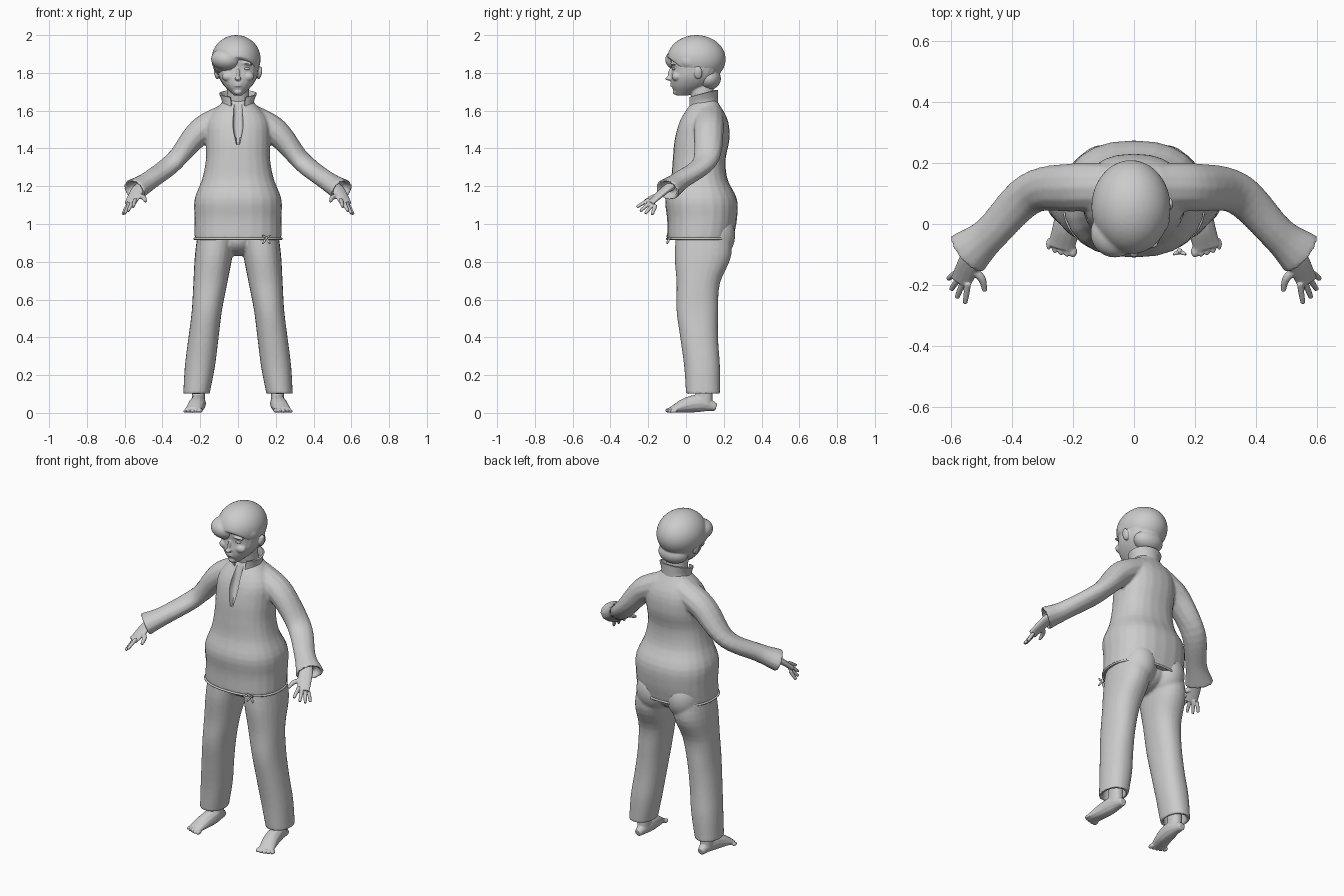
import bpy, bmesh, math
from mathutils import Vector, Matrix

if "Cube" in bpy.data.objects:
    bpy.data.objects.remove(bpy.data.objects["Cube"])

clay = bpy.data.materials.new("light grey")
clay.use_nodes = True
grey = (.6, .6, .6, 1)
clay.diffuse_color = grey
clay.node_tree.nodes["Principled BSDF"].inputs["Base Color"].default_value = grey
SIDES = {"left": 1, "right": -1}


def mix(a, b, f):
    return a + (b - a) * f


def spline(values, t):
    """Smooth curve through evenly spaced values, for t from start to end."""
    last = len(values) - 1
    i = min(int(t * last), last - 1)
    f = t * last - i
    a, b = values[i], values[i + 1]
    before = values[i - 1] if i > 0 else a - (b - a)
    after = values[i + 2] if i + 2 <= last else b + (b - a)
    a_out, b_in = a + (b - before) / 6, b - (after - a) / 6
    p, q, r = mix(a, a_out, f), mix(a_out, b_in, f), mix(b_in, b, f)
    return mix(mix(p, q, f), mix(q, r, f), f)


def steps(count):
    return [i / count for i in range(count + 1)]


def oval(power=.9, count=24):
    """Unit outline, from round to boxy as the power falls."""
    outline = []
    for i in range(count):
        angle = math.tau * i / count
        outline.append([math.copysign(abs(v) ** power, v)
                        for v in (math.cos(angle), math.sin(angle))])
    return outline


def shrink(ring, amount):
    middle = sum(ring, Vector()) / len(ring)
    return [mix(middle, p, amount) for p in ring]


def skin(bm, rings, hollow=False):
    """Join rings of points into a closed tube, with an open mouth if hollow."""
    if hollow:
        rings = rings + [shrink(rings[-1], .8), shrink(rings[-3], .7)]
    rows = [[bm.verts.new(p) for p in ring] for ring in rings]
    for low, high in zip(rows, rows[1:]):
        for i in range(len(low)):
            bm.faces.new((low[i - 1], low[i], high[i], high[i - 1]))
    bm.faces.new(rows[0][::-1])
    bm.faces.new(rows[-1])


def stack(bm, start, end, half, front, back, centre=(0, 0), power=.9, hollow=False):
    """Level rings from one height to another, shaped by side and depth curves."""
    rings = []
    for t in steps(24):
        x, w = spline(centre, t), spline(half, t)
        near, far = spline(front, t), spline(back, t)
        rings.append([Vector((x + w * u, mix(near, far, (v + 1) / 2), mix(start, end, t)))
                      for u, v in oval(power)])
    skin(bm, rings, hollow)


def tube(bm, points, width, height, side=1, hollow=False, count=24):
    """Oval rings square to a smooth path."""
    path = [Vector((x * side, y, z)) for x, y, z in points]
    line = [spline(path, t) for t in steps(count)]
    rings = []
    for i, t in enumerate(steps(count)):
        along = line[min(i + 1, count)] - line[max(i - 1, 0)]
        across = along.cross(Vector((0, 0, 1))).normalized()
        up = across.cross(along).normalized()
        rings.append([line[i] + across * u * spline(width, t) + up * v * spline(height, t)
                      for u, v in oval(1, 12)])
    skin(bm, rings, hollow)


def blob(bm, centre, radii, tilt=0):
    matrix = (Matrix.Translation(centre) @ Matrix.Rotation(tilt, 4, 'Y')
              @ Matrix.Diagonal((*radii, 1)))
    return bmesh.ops.create_icosphere(bm, subdivisions=4, radius=1, matrix=matrix)


def finish(name, bm, voxel=0, soften=4, cutter=None, thick=0):
    """Fuse the shapes into one skin and shade it."""
    bmesh.ops.recalc_face_normals(bm, faces=bm.faces)
    mesh = bpy.data.meshes.new(name)
    bm.to_mesh(mesh)
    bm.free()
    thing = bpy.data.objects.new(name, mesh)
    bpy.context.collection.objects.link(thing)
    if thick:
        thing.modifiers.new("thickness", 'SOLIDIFY').thickness = thick
    if voxel:
        fuse = thing.modifiers.new("fuse", 'REMESH')
        fuse.mode, fuse.voxel_size = 'VOXEL', voxel
        thing.modifiers.new("soften", 'SMOOTH').iterations = soften
    if cutter:
        cut = thing.modifiers.new("cut", 'BOOLEAN')
        cut.operation, cut.object = 'DIFFERENCE', cutter
    graph = bpy.context.evaluated_depsgraph_get()
    result = bpy.data.meshes.new_from_object(thing.evaluated_get(graph))
    thing.modifiers.clear()
    thing.data = result
    result.materials.clear()
    result.materials.append(clay)
    bpy.ops.object.select_all(action='DESELECT')
    thing.select_set(True)
    bpy.context.view_layer.objects.active = thing
    bpy.ops.object.shade_smooth_by_angle(angle=math.radians(45))
    return thing


# Tunic with flared sleeves and a neck slit
bm = bmesh.new()
stack(bm, 1.42, 1.7, [.01, .03, .03, .05], [-.3, -.3], [-.04, -.01, .02, .05], power=.5)
slit = finish("slit_cutter", bm)
slit.hide_render = True
bm = bmesh.new()
stack(bm, .92, 1.66, [.23, .23, .23, .19, .17, .17, .16, .07],
      [-.1, -.1, -.11, -.08, -.07, -.06, -.03, .04],
      [.25, .27, .27, .22, .21, .23, .22, .16], power=.85)
for side in SIDES.values():
    tube(bm, [(.06, .12, 1.57), (.2, .12, 1.49), (.34, .1, 1.33), (.47, -.03, 1.23),
              (.55, -.1, 1.18)], [.08, .08, .07, .06, .08], [.07, .07, .05, .05, .06],
         side, hollow=True)
finish("tunic", bm, .008, cutter=slit)
bpy.data.objects.remove(slit)

# Standing collar, open at the front and higher behind
bm = bmesh.new()
rows = []
for t in steps(6):
    row = []
    for turn in steps(32):
        angle = math.radians(mix(-65, 245, turn))
        row.append(bm.verts.new((spline([.09, .085, .1], t) * math.cos(angle),
                                 .09 + .08 * math.sin(angle),
                                 mix(1.61, 1.69, t) + .02 * math.sin(angle))))
    rows.append(row)
for low, high in zip(rows, rows[1:]):
    for i in range(len(low) - 1):
        bm.faces.new((low[i], low[i + 1], high[i + 1], high[i]))
finish("collar", bm, thick=.008)

# Hem drawstring with a small bow
bm = bmesh.new()
hem = [(.23 * u, .075 + .175 * v, .922) for u, v in oval(.85, 48)]
tube(bm, hem + hem[:1], [.006, .006], [.006, .006], count=96)
knot = Vector((.15, -.09, .925))
blob(bm, knot, (.01, .01, .01))
for across in (-.02, .02):
    for rise in (-.03, .015):
        tip = knot + Vector((across, -.01, rise))
        tube(bm, [knot, tip], [.003, .007, .003], [.003, .006, .003], count=6)
finish("drawstring", bm)

# Trousers
bm = bmesh.new()
for side in SIDES.values():
    stack(bm, .98, .1, [.1, .1, .09, .08, .08, .08, .07],
          [-.05, -.06, -.05, -.05, -.03, -.01, 0], [.23, .24, .18, .17, .17, .18, .18],
          [side * .11, side * .22], hollow=True)
    blob(bm, (side * .1, .15, .94), (.1, .11, .13))
blob(bm, (0, .09, .92), (.1, .13, .09))
finish("trousers", bm, .008)

# Bare feet
for label, side in SIDES.items():
    bm = bmesh.new()
    tube(bm, [(.21, .16, .03), (.21, .08, .05), (.22, 0, .04), (.24, -.08, .015)],
         [.02, .04, .045, .045], [.02, .045, .04, .015], side)
    stack(bm, .04, .15, [.035, .035], [.05, .05], [.14, .14], [side * .21, side * .21])
    for k in range(5):
        r = .013 - .001 * k
        blob(bm, (side * (.2 + .02 * k), .0015 * k * k - .09, r), (r, .02, r))
    finish(label + "_foot", bm, .004)

# Hands with fanned fingers
knuckles = Vector((.545, -.195, 1.13)), Vector((.585, -.16, 1.1))
tips = Vector((.555, -.26, 1.09)), Vector((.61, -.18, 1.05))
for label, side in SIDES.items():
    bm = bmesh.new()
    tube(bm, [(.5, -.06, 1.21), (.53, -.11, 1.18), (.57, -.19, 1.11)],
         [.03, .04, .035], [.025, .02, .013], side)
    tube(bm, [(.53, -.15, 1.15), (.5, -.18, 1.14), (.49, -.22, 1.12)],
         [.014, .013, .008], [.014, .013, .008], side)
    for t in steps(3):
        reach = Vector((1, -1, -1)) * .01 * math.sin(math.pi * t)
        tube(bm, [mix(*knuckles, t), mix(*tips, t) + reach],
             [.01, .01, .008], [.01, .01, .008], side)
    finish(label + "_hand", bm, .0035, 2)

# Head, neck and facial features
bm = bmesh.new()
stack(bm, 1.68, 1.96, [.02, .07, .1, .11, .11, .1, .06],
      [-.05, -.075, -.08, -.075, -.08, -.07, -.03], [.01, .11, .16, .18, .19, .18, .13])
stack(bm, 1.56, 1.76, [.065, .055], [.05, .01], [.16, .14])
blob(bm, (0, -.09, 1.77), (.016, .02, .011))
blob(bm, (0, -.08, 1.79), (.009, .017, .035))
for lip in (1.732, 1.744):
    blob(bm, (0, -.07, lip), (.022, .014, .006))
blob(bm, (0, -.055, 1.7), (.022, .016, .016))
for side in SIDES.values():
    blob(bm, (side * .05, -.05, 1.78), (.035, .025, .025))
    blob(bm, (side * .045, -.066, 1.85), (.035, .016, .008), side * .15)
    blob(bm, (side * .115, .065, 1.8), (.012, .022, .034), side * .2)
finish("head", bm, .0045, 3)

# Eyes
bm = bmesh.new()
for side in SIDES.values():
    blob(bm, (side * .045, -.06, 1.822), (.017, .014, .008))
finish("eyes", bm)

# Hair cap trimmed on a slope, with nape and swept fringe
bm = bmesh.new()
blob(bm, (-.01, .055, 1.873), (.13, .155, .127))
trim = bmesh.ops.bisect_plane(bm, geom=bm.verts[:] + bm.edges[:] + bm.faces[:],
                              plane_co=(0, -.08, 1.87), plane_no=(0, -.6, -.8),
                              clear_outer=True)
bmesh.ops.holes_fill(bm, edges=bm.edges)
blob(bm, (0, .12, 1.77), (.09, .065, .06))
blob(bm, (-.063, -.03, 1.87), (.08, .08, .06), .12)
blob(bm, (-.09, 0, 1.85), (.04, .06, .05))
blob(bm, (.085, .02, 1.86), (.033, .05, .04))
finish("hair", bm, .006)
